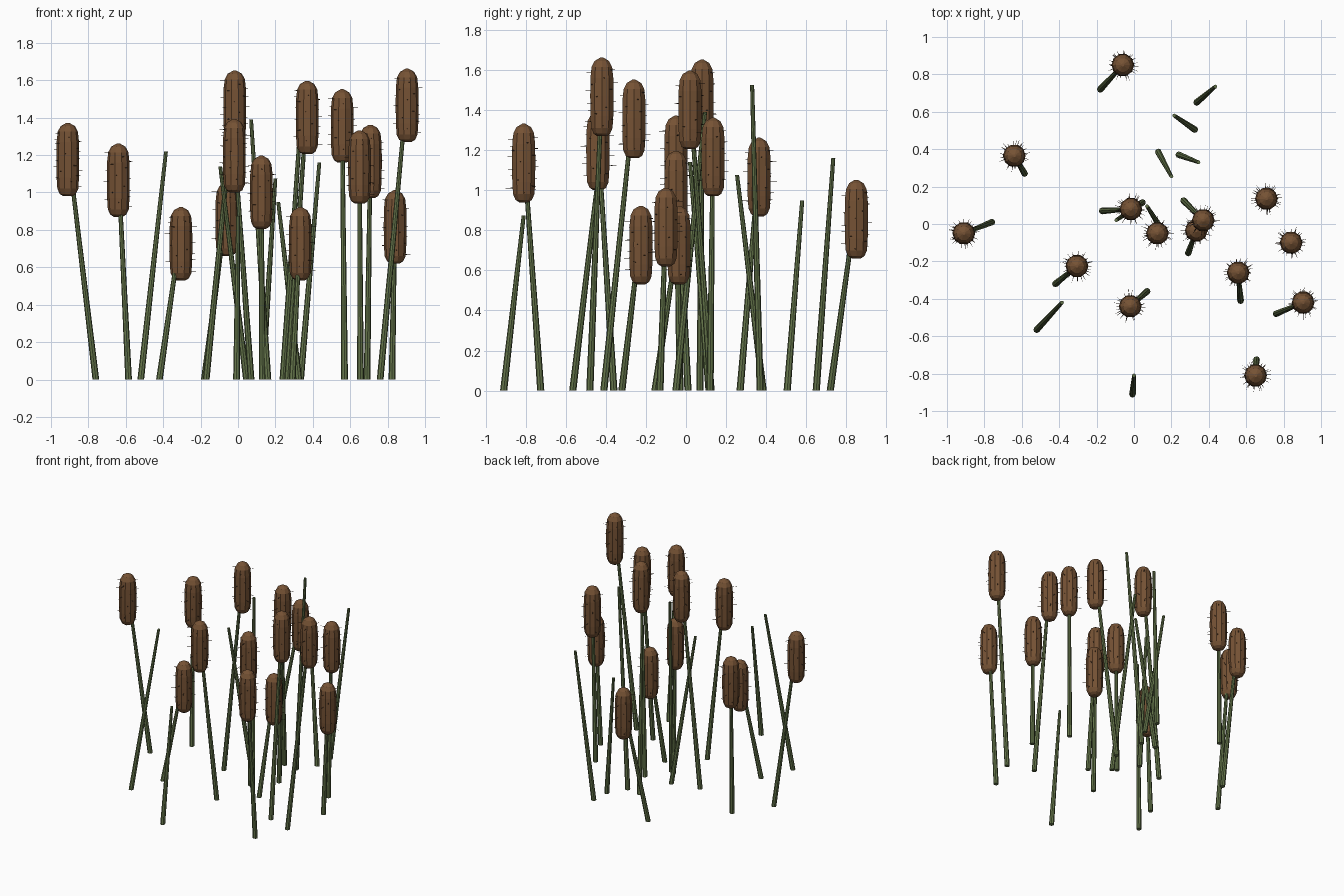
import bpy, bmesh, math, random
from mathutils import Vector

if "Cube" in bpy.data.objects:
    bpy.data.objects.remove(bpy.data.objects["Cube"])

random.seed(4)

def material(name, rgb):
    m = bpy.data.materials.new(name)
    m.diffuse_color = (*rgb, 1)
    m.use_nodes = True
    m.node_tree.nodes["Principled BSDF"].inputs["Base Color"].default_value = m.diffuse_color
    return m

GREEN = material("stem_green", (0.13, 0.18, 0.07))
BROWN = material("seed_brown", (0.18, 0.085, 0.035))
DARK = material("bristle_brown", (0.06, 0.035, 0.02))

def loft(bm, rings, sides):
    """Closed tube through (centre, radius) pairs, rings kept horizontal."""
    loops = []
    for c, r in rings:
        loops.append([bm.verts.new((c[0] + r * math.cos(2 * math.pi * i / sides),
                                    c[1] + r * math.sin(2 * math.pi * i / sides),
                                    c[2])) for i in range(sides)])
    for a, b in zip(loops, loops[1:]):
        for i in range(sides):
            j = (i + 1) % sides
            bm.faces.new((a[i], a[j], b[j], b[i]))
    bm.faces.new(loops[0][::-1])
    bm.faces.new(loops[-1])

def spike(bm, start, end, r):
    """Thin three-sided bristle tapering to a point."""
    d = (end - start).normalized()
    u = d.orthogonal().normalized()
    v = d.cross(u)
    ring = [bm.verts.new(start + r * (math.cos(t) * u + math.sin(t) * v))
            for t in (0, 2 * math.pi / 3, 4 * math.pi / 3)]
    tip = bm.verts.new(end)
    for i in range(3):
        bm.faces.new((ring[i], ring[(i + 1) % 3], tip))
    bm.faces.new(ring[::-1])

def finish(bm, name, mat):
    me = bpy.data.meshes.new(name)
    bm.to_mesh(me)
    bm.free()
    me.materials.append(mat)
    bpy.context.collection.objects.link(bpy.data.objects.new(name, me))

def stem(base, top):
    bm = bmesh.new()
    loft(bm, [((*base, 0), 0.018), (top, 0.010)], 8)
    finish(bm, "stem", GREEN)

# Seed head outline: height above its bottom, radius
PROFILE = [(0, 0.024), (0.012, 0.043), (0.04, 0.056), (0.10, 0.060), (0.20, 0.061),
           (0.29, 0.060), (0.345, 0.054), (0.375, 0.038), (0.392, 0.008)]

def seed_head(x, y, z):
    bm = bmesh.new()
    loft(bm, [((x, y, z + h), r) for h, r in PROFILE], 10)
    finish(bm, "seed_head", BROWN)
    # bristles wind around the head
    bm = bmesh.new()
    for i in range(26):
        a = i * 2.39996 + random.uniform(-0.2, 0.2)
        d = Vector((math.cos(a), math.sin(a), random.uniform(-0.06, 0.06)))
        c = Vector((x, y, z + 0.05 + 0.29 * i / 25))
        spike(bm, c + d * 0.05, c + d * random.uniform(0.078, 0.096), 0.003)
    finish(bm, "bristles", DARK)

# Reeds with heads: base x, y, head x, y, head bottom z
HEADED = [
    (-0.18, 0.72, -0.06, 0.85, 0.66), (-0.585, 0.27, -0.64, 0.365, 0.87),
    (-0.76, 0.01, -0.91, -0.05, 0.98), (-0.42, -0.32, -0.305, -0.225, 0.53),
    (0.07, -0.36, -0.02, -0.44, 1.00), (-0.17, 0.07, -0.017, 0.08, 1.26),
    (0.13, -0.03, 0.125, -0.05, 0.805), (0.265, 0.125, 0.37, 0.02, 1.205),
    (0.29, -0.155, 0.333, -0.035, 0.53), (0.57, -0.41, 0.557, -0.26, 1.16),
    (0.69, 0.12, 0.708, 0.135, 0.97), (0.655, -0.725, 0.65, -0.81, 0.94),
    (0.823, -0.13, 0.84, -0.10, 0.62), (0.76, -0.48, 0.904, -0.42, 1.27),
]
for bx, by, x, y, z in HEADED:
    stem((bx, by), (x, y, z + 0.27))
    seed_head(x, y, z)

# Bare reeds: base x, y, top x, y, z
BARE = [
    (0.045, 0.115, -0.095, 0.02, 1.14), (0.16, -0.05, 0.07, 0.095, 1.39),
    (0.335, 0.65, 0.435, 0.735, 1.16), (0.325, 0.505, 0.215, 0.58, 0.95),
    (0.13, 0.385, 0.20, 0.255, 1.075), (0.24, 0.37, 0.345, 0.33, 1.525),
    (-0.52, -0.565, -0.385, -0.42, 1.22), (-0.008, -0.91, 0.0, -0.81, 0.875),
]
for bx, by, x, y, z in BARE:
    stem((bx, by), (x, y, z))
